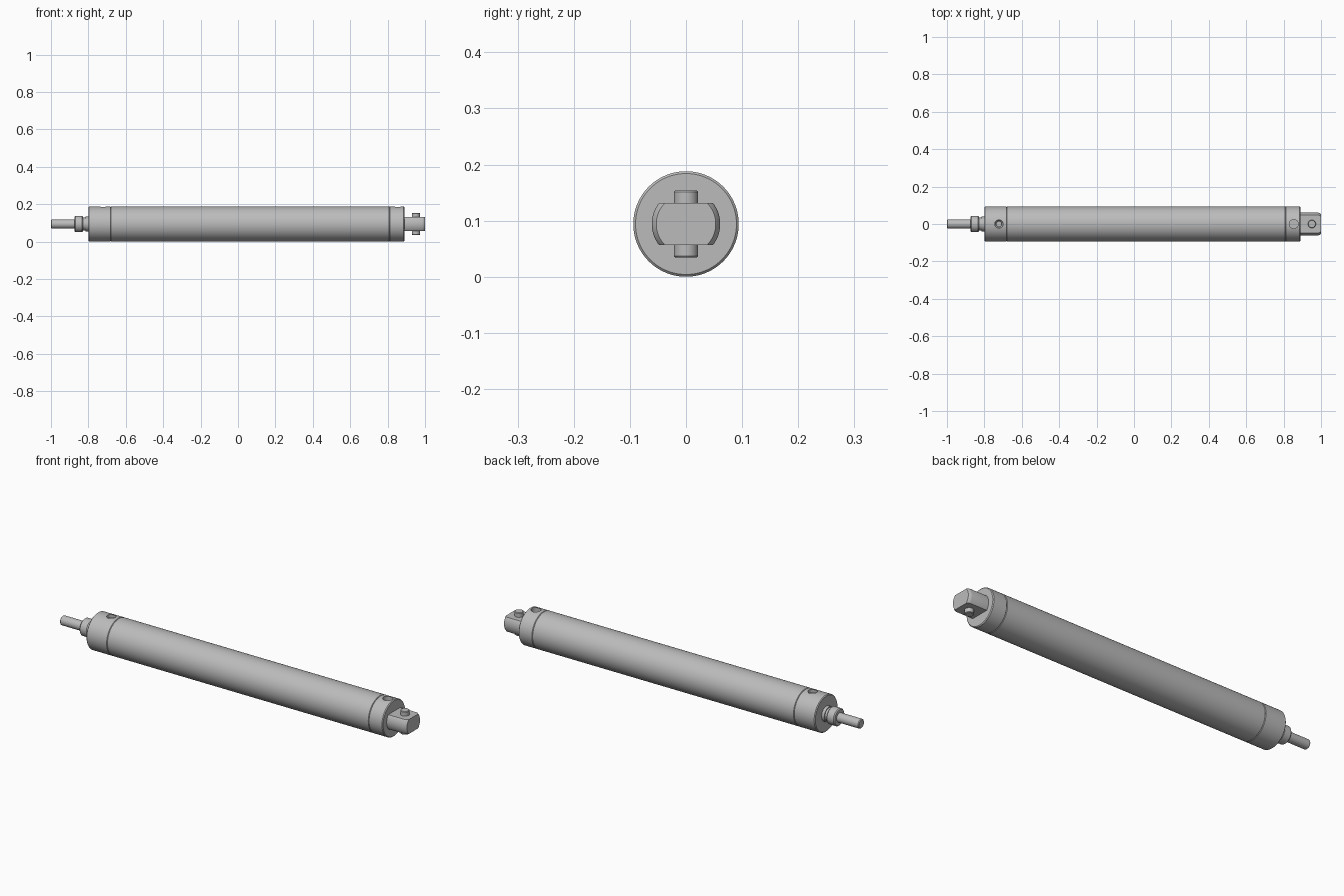
import bpy, bmesh
from math import pi
from mathutils import Vector, Matrix

AXIS_Z = 0.095

cube = bpy.data.objects.get("Cube")
if cube:
    bpy.data.objects.remove(cube, do_unlink=True)

steel = bpy.data.materials.new("satin steel grey")
steel.use_nodes = True
steel.diffuse_color = (0.5, 0.5, 0.5, 1)
steel.node_tree.nodes["Principled BSDF"].inputs["Base Color"].default_value = (0.5, 0.5, 0.5, 1)


def lathe(name, profile, sides=64, origin=(0, 0, AXIS_Z), upright=False, flat=None):
    """Closed turned part from (position, radius) pairs, along x or upright along z."""
    bm = bmesh.new()
    rot = Matrix.Identity(3) if upright else Matrix.Rotation(pi / 2, 3, 'Y')
    rings = []
    for pos, rad in profile:
        ring = bmesh.ops.create_circle(bm, segments=sides, radius=rad)["verts"]
        for v in ring:
            v.co = rot @ (v.co + Vector((0, 0, pos)))
        rings.append(ring)
    for a, b in zip(rings, rings[1:]):
        for i in range(sides):
            j = (i + 1) % sides
            bm.faces.new((a[i], a[j], b[j], b[i]))
    bm.faces.new(rings[0])
    bm.faces.new(rings[-1])
    # Mill parallel flats on top and bottom
    if flat:
        for s in (1, -1):
            cut = bmesh.ops.bisect_plane(bm, geom=bm.verts[:] + bm.edges[:] + bm.faces[:],
                                         plane_co=(0, 0, s * flat), plane_no=(0, 0, s),
                                         clear_outer=True)["geom_cut"]
            edges = [e for e in cut if isinstance(e, bmesh.types.BMEdge)]
            bmesh.ops.contextual_create(bm, geom=edges)
    bmesh.ops.recalc_face_normals(bm, faces=bm.faces[:])
    mesh = bpy.data.meshes.new(name)
    bm.to_mesh(mesh)
    bm.free()
    mesh.materials.append(steel)
    obj = bpy.data.objects.new(name, mesh)
    obj.location = origin
    bpy.context.collection.objects.link(obj)
    return obj


def activate(obj):
    bpy.ops.object.select_all(action='DESELECT')
    obj.select_set(True)
    bpy.context.view_layer.objects.active = obj


def drill(obj, x, profile):
    """Cut a stepped port into the top of a part."""
    cutter = lathe("port_cutter", profile, 40, (x, 0, AXIS_Z), upright=True)
    cutter.hide_render = True
    mod = obj.modifiers.new("port", 'BOOLEAN')
    mod.operation = 'DIFFERENCE'
    mod.solver = 'EXACT'
    mod.object = cutter
    bpy.context.view_layer.update()
    activate(obj)
    bpy.ops.object.modifier_apply(modifier=mod.name)
    bpy.data.objects.remove(cutter, do_unlink=True)


# Barrel and end caps, with fine chamfers forming the seams
R = 0.094
barrel = lathe("barrel", [(-0.68, R - 0.002), (-0.678, R), (0.808, R), (0.81, R - 0.002)], 96)
rod_cap = lathe("rod_end_cap", [(-0.80, R - 0.004), (-0.796, R), (-0.683, R), (-0.68, R - 0.003)], 96)
rear_cap = lathe("rear_end_cap", [(0.81, R - 0.003), (0.813, R), (0.886, R), (0.89, R - 0.004)], 96)

# Ports on the upper side of the caps
drill(rod_cap, -0.722, [(0.04, 0.015), (0.07, 0.015), (0.078, 0.022), (0.12, 0.022)])
drill(rear_cap, 0.854, [(0.05, 0.024), (0.12, 0.024)])

# Piston rod, bearing nose and rod collar
rod = lathe("piston_rod", [(-1.0, 0.020), (-0.996, 0.024), (-0.86, 0.024)], 48)
collar = lathe("rod_collar", [(-0.875, 0.039), (-0.87, 0.044), (-0.834, 0.044), (-0.83, 0.041)], 48)
nose = lathe("bearing_nose", [(-0.83, 0.034), (-0.815, 0.034), (-0.815, 0.039), (-0.80, 0.039)], 48)

# Rear mounting tang with milled flats and its cross pin
tang = lathe("mounting_tang", [(0.88, 0.061), (0.984, 0.061), (0.992, 0.059), (1.0, 0.053)], 96, flat=0.037)
pin = lathe("pivot_pin", [(-0.060, 0.019), (-0.057, 0.0215), (0.057, 0.0215), (0.060, 0.019)], 40,
            (0.951, 0, AXIS_Z), upright=True)

for part in (barrel, rod_cap, rear_cap, rod, collar, nose, tang, pin):
    part.location.z = R
    activate(part)
    bpy.ops.object.shade_smooth_by_angle(angle=pi / 6)
